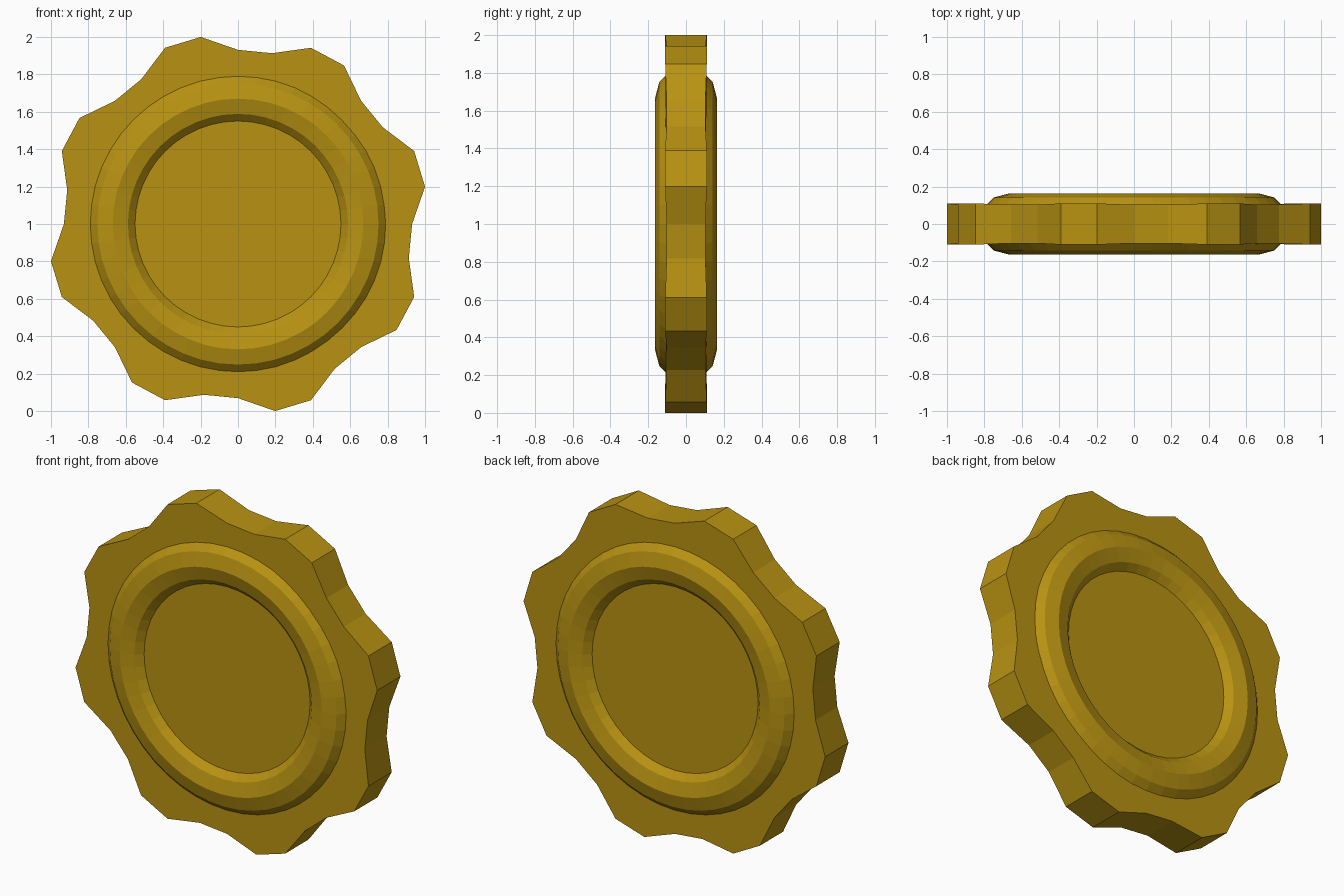
import bpy, bmesh, math

if "Cube" in bpy.data.objects:
    bpy.data.objects.remove(bpy.data.objects["Cube"])

gold = bpy.data.materials.new("gold")
gold.diffuse_color = (0.48, 0.29, 0.006, 1)
gold.use_nodes = True
gold.node_tree.nodes["Principled BSDF"].inputs["Base Color"].default_value = gold.diffuse_color

# Scalloped disc: 32 sides, alternating pairs of tip and valley points
SIDES = 32
TIP, VALLEY = (1.0196, 0.11), (0.931, 0.103)   # radius, half thickness
bm = bmesh.new()
front, back = [], []
for i in range(SIDES):
    a = 2 * math.pi * i / SIDES
    r, h = TIP if i % 4 in (1, 2) else VALLEY
    x, z = r * math.cos(a), 1 + r * math.sin(a)
    front.append(bm.verts.new((x, -h, z)))
    back.append(bm.verts.new((x, h, z)))
bm.faces.new(front)
bm.faces.new(back[::-1])
for i in range(SIDES):
    j = (i + 1) % SIDES
    bm.faces.new((front[j], front[i], back[i], back[j]))
bmesh.ops.recalc_face_normals(bm, faces=bm.faces)
mesh = bpy.data.meshes.new("scalloped_disc")
bm.to_mesh(mesh)
bm.free()
disc = bpy.data.objects.new("scalloped_disc", mesh)
bpy.context.collection.objects.link(disc)
mesh.materials.append(gold)

# Raised ring showing on both faces
bpy.ops.mesh.primitive_torus_add(
    major_radius=0.67, minor_radius=0.163, major_segments=48, minor_segments=12,
    location=(0, 0, 1), rotation=(math.pi / 2, 0, 0))
ring = bpy.context.object
ring.name = "raised_ring"
ring.data.materials.append(gold)
